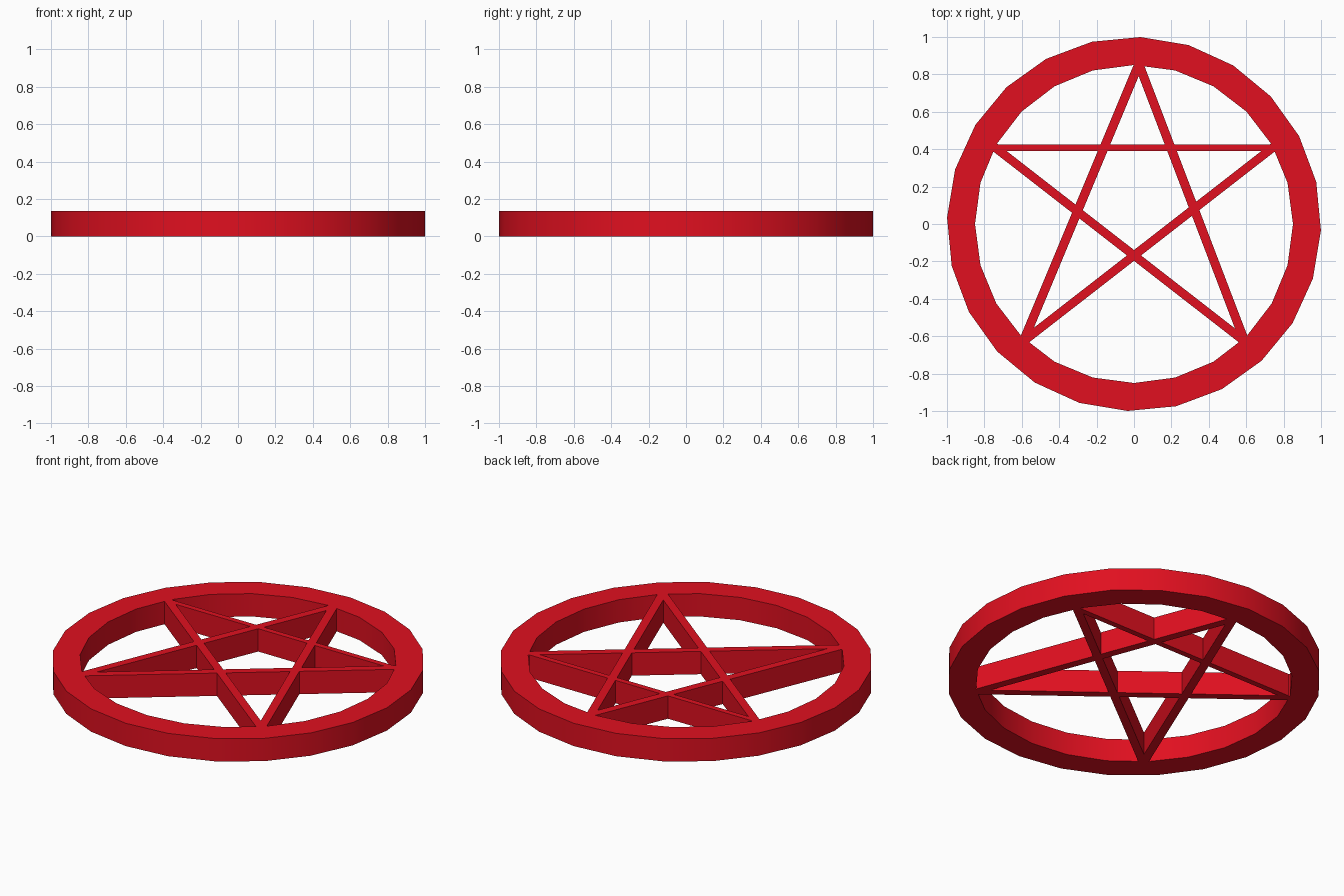
import bpy, bmesh
from math import sin, cos, radians, atan2
from mathutils import Vector, Matrix

if "Cube" in bpy.data.objects:
    bpy.data.objects.remove(bpy.data.objects["Cube"])

HEIGHT = 0.135
SIDES = 24

red = bpy.data.materials.new("red")
red.diffuse_color = (0.75, 0.005, 0.014, 1)
red.use_nodes = True
red.node_tree.nodes["Principled BSDF"].inputs["Base Color"].default_value = red.diffuse_color


def make_object(name, bm, smooth=False):
    bmesh.ops.recalc_face_normals(bm, faces=bm.faces)
    mesh = bpy.data.meshes.new(name)
    bm.to_mesh(mesh)
    bm.free()
    obj = bpy.data.objects.new(name, mesh)
    bpy.context.collection.objects.link(obj)
    mesh.materials.append(red)
    if smooth:
        bpy.context.view_layer.objects.active = obj
        obj.select_set(True)
        bpy.ops.object.shade_smooth_by_angle(angle=radians(30))
        obj.select_set(False)
    return obj


def bar(name, start, end, width):
    a, b = Vector(start), Vector(end)
    d = b - a
    mid = (a + b) / 2
    bm = bmesh.new()
    bmesh.ops.create_cube(bm, size=1, matrix=(
        Matrix.Translation((mid.x, mid.y, HEIGHT / 2))
        @ Matrix.Rotation(atan2(d.y, d.x), 4, 'Z')
        @ Matrix.Diagonal((d.length, width, HEIGHT, 1))))
    make_object(name, bm)


# Outer ring: rectangular section, outer wall turned slightly against the inner
bm = bmesh.new()
loops = []
for radius, z, phase in ((1.0, 0, -2), (1.0, HEIGHT, -2),
                         (0.85, HEIGHT, 0), (0.85, 0, 0)):
    angles = [radians(phase + 360 * i / SIDES) for i in range(SIDES)]
    loops.append([bm.verts.new((radius * cos(t), radius * sin(t), z)) for t in angles])
for k in range(4):
    a, b = loops[k], loops[(k + 1) % 4]
    for i in range(SIDES):
        j = (i + 1) % SIDES
        bm.faces.new((a[i], a[j], b[j], b[i]))
make_object("outer_ring", bm, smooth=True)

# Five crossing bars of the star, ends tucked into the ring
top = (0.026, 0.855)
left, right = (-0.757, 0.42), (0.757, 0.42)
low_left, low_right = (-0.592, -0.628), (0.592, -0.628)
bar("star_bar_horizontal", (-0.765, 0.408), (0.765, 0.408), 0.034)
bar("star_bar_left", low_left, top, 0.048)
bar("star_bar_right", low_right, top, 0.048)
bar("star_bar_rising", low_left, right, 0.046)
bar("star_bar_falling", low_right, left, 0.046)
